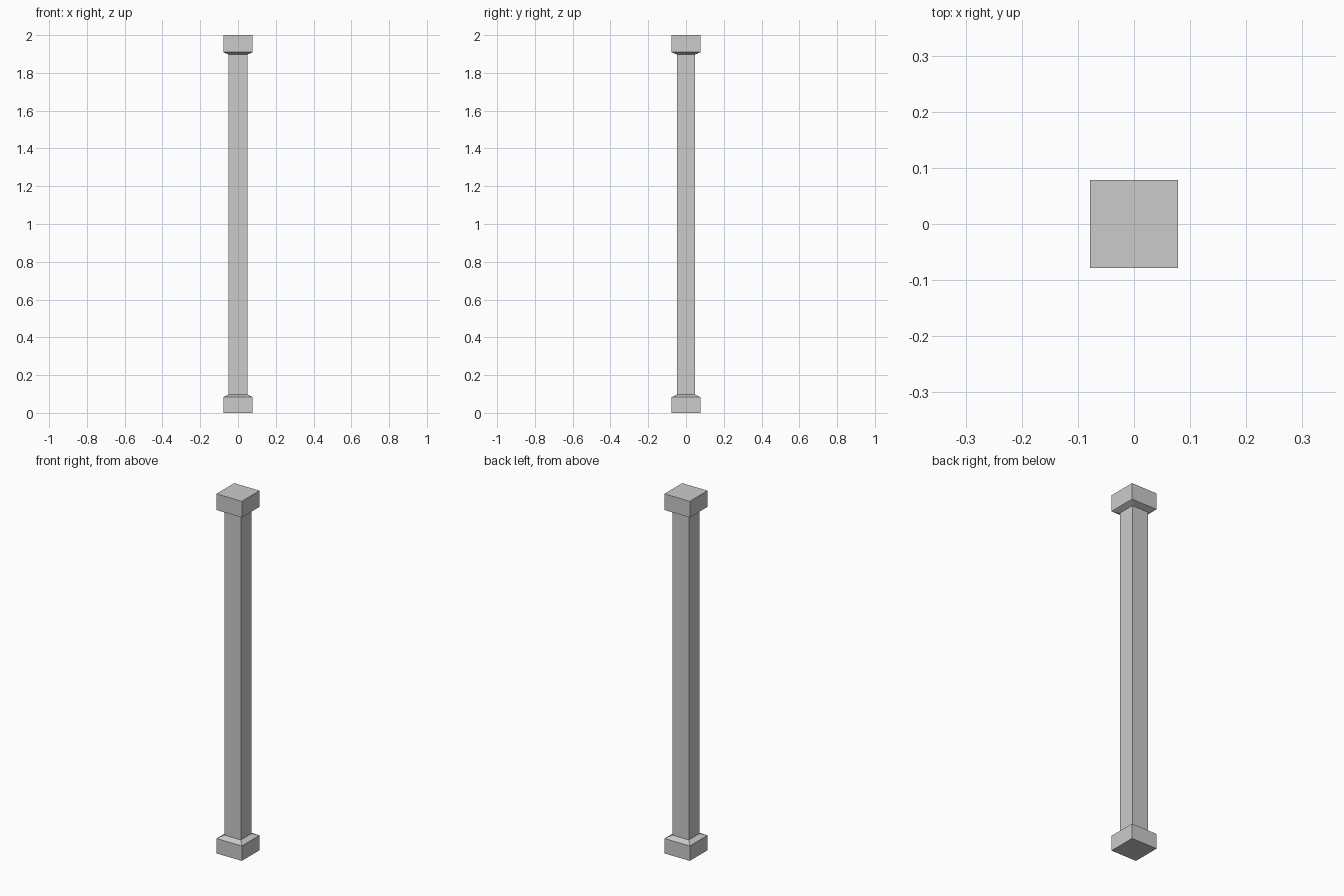
import bpy, bmesh

if "Cube" in bpy.data.objects:
    bpy.data.objects.remove(bpy.data.objects["Cube"])

SHAFT = (0.05, 0.047)    # half sizes in x and y
BLOCK = (0.078, 0.078)


def square_loft(name, sections):
    """Closed solid through rectangular sections (z, (half_x, half_y))."""
    bm = bmesh.new()
    rings = [[bm.verts.new((sx * h[0], sy * h[1], z))
              for sx, sy in ((-1, -1), (1, -1), (1, 1), (-1, 1))]
             for z, h in sections]
    for a, b in zip(rings, rings[1:]):
        for i in range(4):
            j = (i + 1) % 4
            bm.faces.new((a[i], a[j], b[j], b[i]))
    bm.faces.new(rings[0][::-1])
    bm.faces.new(rings[-1])
    bmesh.ops.recalc_face_normals(bm, faces=bm.faces)
    mesh = bpy.data.meshes.new(name)
    bm.to_mesh(mesh)
    bm.free()
    obj = bpy.data.objects.new(name, mesh)
    bpy.context.collection.objects.link(obj)


# One post: plinth with sloped top, straight shaft, matching capital
square_loft("post", [(0, BLOCK), (0.083, BLOCK), (0.097, SHAFT),
                     (1.897, SHAFT), (1.91, BLOCK), (2, BLOCK)])
